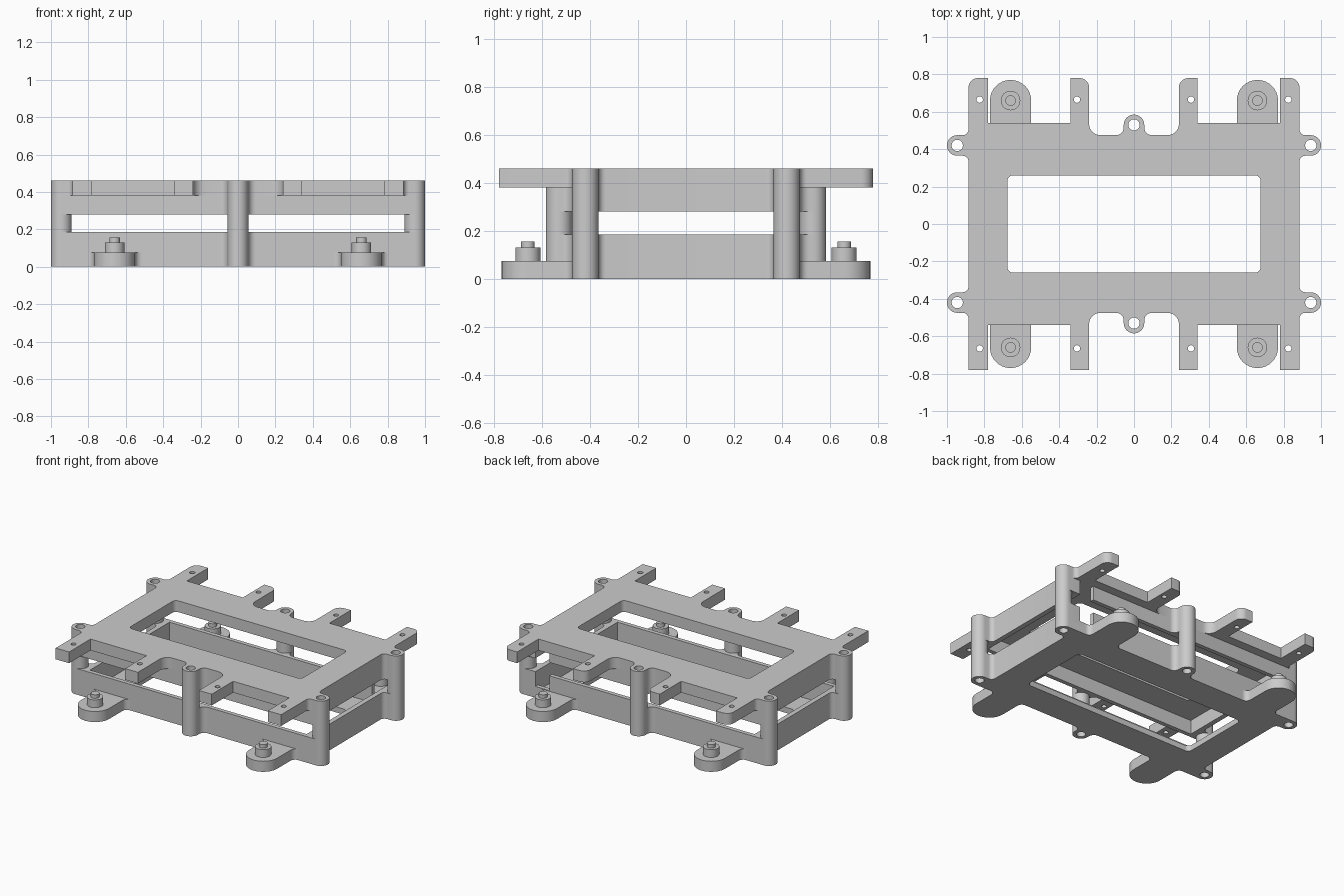
import bpy, bmesh
from math import cos, sin, pi, tan
from mathutils import Vector

if "Cube" in bpy.data.objects:
    bpy.data.objects.remove(bpy.data.objects["Cube"])


def rounded(points):
    """Polygon of (x, y, radius) corners -> list of 2D points with filleted corners."""
    out, n = [], len(points)
    for i, (x, y, r) in enumerate(points):
        p = Vector((x, y))
        a = (Vector(points[i - 1][:2]) - p).normalized()
        b = (Vector(points[(i + 1) % n][:2]) - p).normalized()
        if r == 0:
            out.append(p)
            continue
        half = a.angle(b) / 2
        mid = p + (a + b).normalized() * (r / sin(half))
        start = (p + a * (r / tan(half)) - mid).normalized()
        end = (p + b * (r / tan(half)) - mid).normalized()
        out += [mid + start.slerp(end, k / 8) * r for k in range(9)]
    return out


def circle(cx, cy, r, n=32):
    return [Vector((cx + r * cos(2 * pi * k / n), cy + r * sin(2 * pi * k / n))) for k in range(n)]


def rect(x, y, r=0):
    return rounded([(x, y, r), (-x, y, r), (-x, -y, r), (x, -y, r)])


def slab(name, loops, z0, z1):
    """Extrude an outline with holes from z0 to z1 as a welded mesh."""
    cu = bpy.data.curves.new(name + "_profile", 'CURVE')
    cu.dimensions, cu.fill_mode, cu.extrude = '2D', 'BOTH', (z1 - z0) / 2
    for loop in loops:
        pts = [p for i, p in enumerate(loop) if (p - loop[i - 1]).length > 1e-4]
        sp = cu.splines.new('POLY')
        sp.points.add(len(pts) - 1)
        for q, p in zip(sp.points, pts):
            q.co = (p.x, p.y, 0, 1)
        sp.use_cyclic_u = True
    tmp = bpy.data.objects.new(name + "_profile", cu)
    bpy.context.collection.objects.link(tmp)
    dg = bpy.context.evaluated_depsgraph_get()
    me = bpy.data.meshes.new_from_object(tmp.evaluated_get(dg))
    bpy.data.objects.remove(tmp)
    bm = bmesh.new()
    bm.from_mesh(me)
    bmesh.ops.remove_doubles(bm, verts=bm.verts, dist=1e-5)
    bmesh.ops.recalc_face_normals(bm, faces=bm.faces)
    bmesh.ops.translate(bm, verts=bm.verts, vec=(0, 0, (z0 + z1) / 2))
    bm.to_mesh(me)
    bm.free()
    ob = bpy.data.objects.new(name, me)
    bpy.context.collection.objects.link(ob)
    bpy.ops.object.select_all(action='DESELECT')
    ob.select_set(True)
    bpy.context.view_layer.objects.active = ob
    bpy.ops.object.shade_smooth_by_angle(angle=0.6)
    return ob


def full(back, front):
    """Join right-hand quarter outlines (back and front) and mirror them to the left."""
    right = back + [(x, -y, r) for x, y, r in reversed(front)]
    return rounded(right + [(-x, y, r) for x, y, r in reversed(right)])


# shared quarter outlines
centre_post = [(.055, .585, .055), (.055, .475, .04)]
corner_post = [(1, .475, .055), (1, .365, .055), (.885, .365, .03)]


def plate_quarter(r):
    return centre_post + [(.24, .475, .06), (.24, .78, r), (.34, .78, 0), (.34, .54, 0),
                          (.78, .54, 0), (.78, .78, 0), (.885, .78, r),
                          (.885, .475, .03)] + corner_post


tray_quarter = centre_post + corner_post
tray = full(tray_quarter, tray_quarter)
posts = [(x, y) for x in (-.945, .945) for y in (-.42, .42)] + [(0, .53), (0, -.53)]
screw_holes = [circle(x, y, .03) for x, y in posts]
tab_holes = [circle(sx * x, sy * .665, .017, 20)
             for x in (.305, .825) for sx in (-1, 1) for sy in (-1, 1)]
opening = rect(.677, .26, .03)
cavity = rect(.85, .445)

# lower tray
slab("tray_floor", [tray, opening] + screw_holes, 0, .04)
lower_wall = slab("lower_wall", [tray, cavity] + screw_holes, .04, .185)

# hollow posts across the open gap
for i, (x, y) in enumerate(posts):
    slab(f"post_{i}", [circle(x, y, .055), circle(x, y, .03)], .185, .28)

# upper frame
upper_wall = slab("upper_wall", [tray, cavity] + screw_holes, .28, .38)
slab("top_plate", [full(plate_quarter(.05), plate_quarter(0)), opening]
     + screw_holes + tab_holes, .38, .46)

# mounting feet with stepped studs
foot = [(.51, .46, 0), (.51, .475, 0), (.55, .475, .035), (.55, .77, .1095),
        (.77, .77, .1095), (.77, .475, .035), (.81, .475, 0), (.81, .46, 0)]
for sx in (-1, 1):
    for sy in (-1, 1):
        tag = ("right" if sx > 0 else "left") + ("_back" if sy > 0 else "_front")
        slab("foot_" + tag, [rounded([(sx * x, sy * y, r) for x, y, r in foot])], 0, .075)
        slab("stud_base_" + tag, [circle(sx * .66, sy * .66, .052)], .075, .13)
        slab("stud_tip_" + tag, [circle(sx * .66, sy * .66, .028)], .13, .155)

# cable notch in the back walls
bpy.ops.mesh.primitive_cube_add(size=1, location=(.795, .5, .25))
cutter = bpy.context.object
cutter.name = "notch_cutter"
cutter.scale = (.11, .15, .34)
for wall in (lower_wall, upper_wall):
    mod = wall.modifiers.new("notch", 'BOOLEAN')
    mod.operation, mod.solver, mod.object = 'DIFFERENCE', 'EXACT', cutter
    bpy.context.view_layer.objects.active = wall
    bpy.ops.object.modifier_move_to_index(modifier="notch", index=0)
    bpy.ops.object.modifier_apply(modifier="notch")
bpy.data.objects.remove(cutter)
